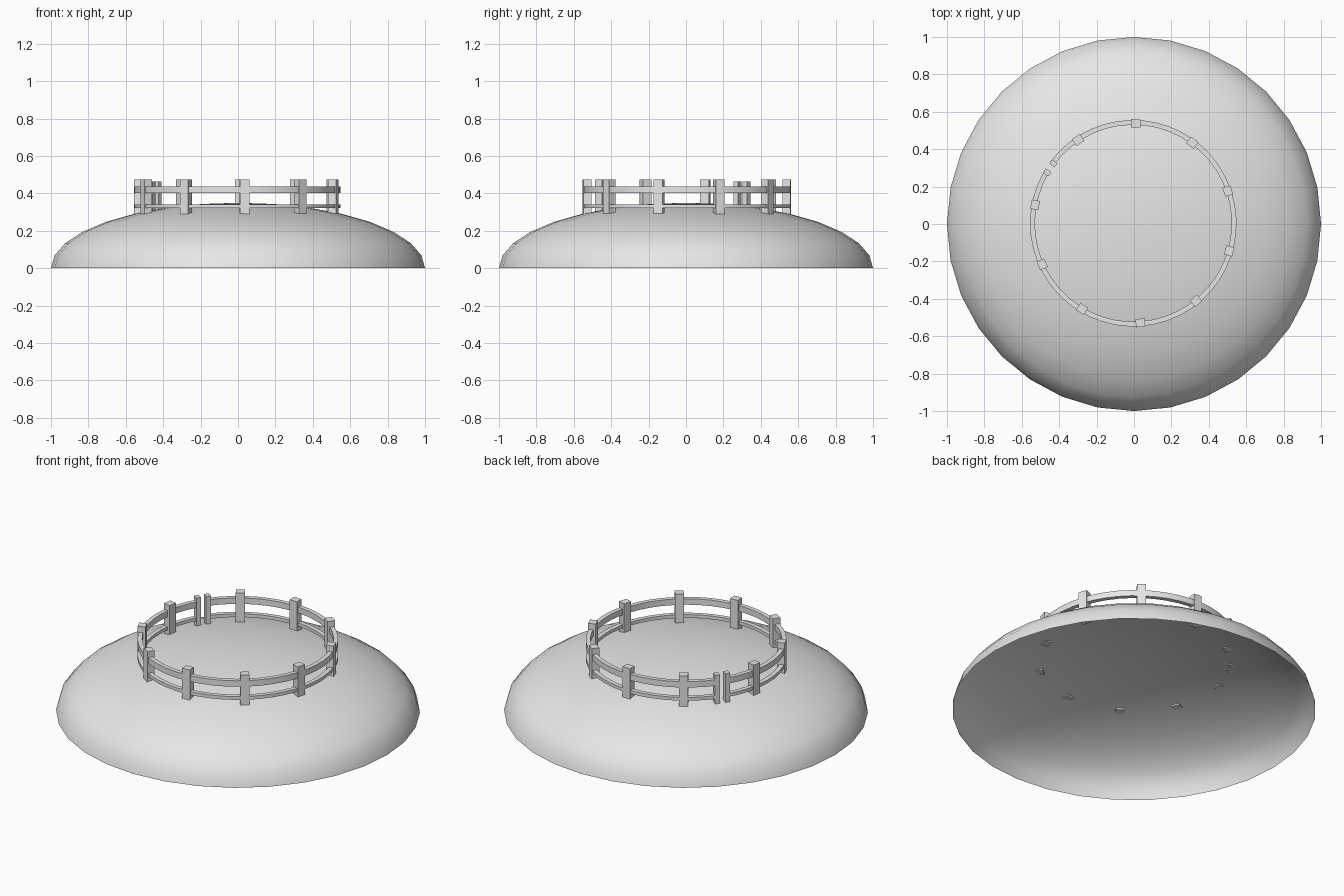
import bpy, bmesh, math
from math import cos, sin, pi, radians
from mathutils import Matrix, Vector

cube = bpy.data.objects.get("Cube")
if cube:
    bpy.data.objects.remove(cube, do_unlink=True)

grey = bpy.data.materials.new("plain grey")
grey.use_nodes = True
grey.diffuse_color = (0.8, 0.8, 0.8, 1)
grey.node_tree.nodes["Principled BSDF"].inputs["Base Color"].default_value = (0.8, 0.8, 0.8, 1)

CENTRE = Vector((-0.004, 0.004, 0))   # centre of the fence ring
GATE = (143.2, 149.5)                 # angles of the two gate posts


def finish(name, bm, smooth_angle=None):
    mesh = bpy.data.meshes.new(name)
    bm.to_mesh(mesh)
    bm.free()
    obj = bpy.data.objects.new(name, mesh)
    bpy.context.collection.objects.link(obj)
    mesh.materials.append(grey)
    if smooth_angle:
        bpy.ops.object.select_all(action='DESELECT')
        obj.select_set(True)
        bpy.context.view_layer.objects.active = obj
        bpy.ops.object.shade_smooth_by_angle(angle=radians(smooth_angle))
    return obj


# Dome: open upper half of a flattened sphere
bm = bmesh.new()
bmesh.ops.create_uvsphere(bm, u_segments=32, v_segments=16, radius=1)
bmesh.ops.delete(bm, geom=[v for v in bm.verts if v.co.z < -0.01], context='VERTS')
bmesh.ops.scale(bm, vec=(1, 1, 0.35), verts=bm.verts)
finish("dome", bm, 60)


# Fence posts: boxes turned to face outwards
def post(name, angle, radial, width, top, bottom=0.29):
    a = radians(angle)
    place = (Matrix.Translation(CENTRE + Vector((0.534 * cos(a), 0.534 * sin(a), (top + bottom) / 2)))
             @ Matrix.Rotation(a, 4, 'Z')
             @ Matrix.Diagonal((radial, width, top - bottom, 1)))
    bm = bmesh.new()
    bmesh.ops.create_cube(bm, size=1, matrix=place)
    finish(name, bm)


for i in range(10):
    post(f"fence_post_{i + 1}", 123.5 - 34.9 * i, 0.044, 0.05, 0.474)
for i, angle in enumerate(GATE):
    post(f"gate_post_{i + 1}", angle, 0.034, 0.028, 0.465)


# Rails: rectangular section swept from one gate post round to the other
def rail(name, low, high, inner=0.526, outer=0.552, steps=48):
    bm = bmesh.new()
    start, sweep = radians(GATE[1]), 2 * pi - radians(GATE[1] - GATE[0])
    section = [(inner, low), (outer, low), (outer, high), (inner, high)]
    rings = []
    for i in range(steps + 1):
        a = start + sweep * i / steps
        rings.append([bm.verts.new(CENTRE + Vector((r * cos(a), r * sin(a), z))) for r, z in section])
    for a, b in zip(rings, rings[1:]):
        for j in range(4):
            k = (j + 1) % 4
            bm.faces.new((a[j], a[k], b[k], b[j]))
    bm.faces.new(rings[0])
    bm.faces.new(rings[-1])
    bmesh.ops.recalc_face_normals(bm, faces=bm.faces)
    finish(name, bm, 30)


rail("upper_rail", 0.402, 0.438)
rail("lower_rail", 0.322, 0.342)
